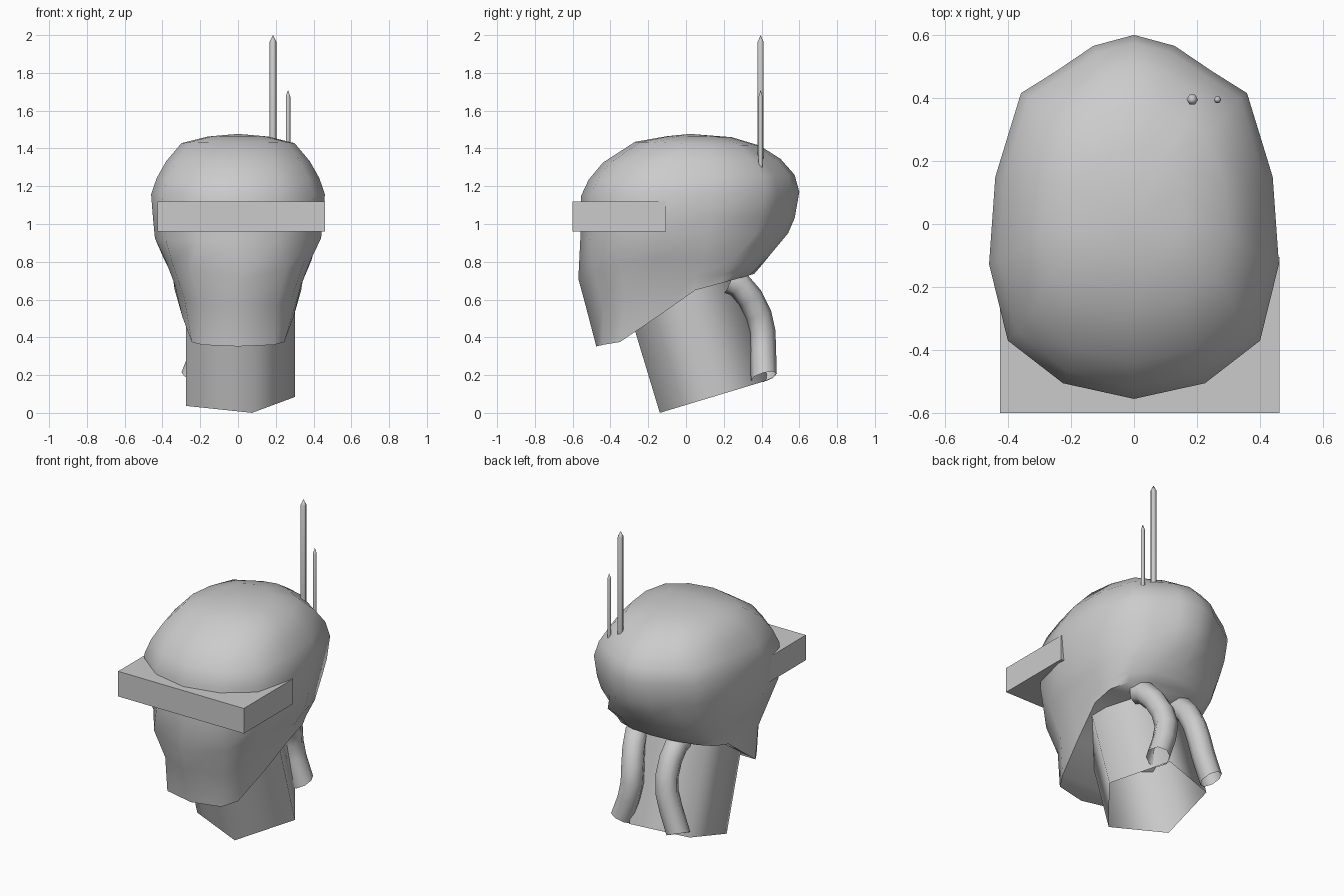
import bpy, math
from mathutils import Vector, Matrix

if "Cube" in bpy.data.objects:
    bpy.data.objects.remove(bpy.data.objects["Cube"])


def make(name, verts, faces, angle=None):
    me = bpy.data.meshes.new(name)
    me.from_pydata([tuple(v) for v in verts], [], faces)
    me.update()
    ob = bpy.data.objects.new(name, me)
    bpy.context.collection.objects.link(ob)
    if angle:
        bpy.ops.object.select_all(action='DESELECT')
        ob.select_set(True)
        bpy.context.view_layer.objects.active = ob
        bpy.ops.object.shade_smooth_by_angle(angle=math.radians(angle))
    return ob


def bridge(rows, n):
    """Quads joining consecutive closed rings of n points."""
    return [(r * n + i, r * n + (i + 1) % n, (r + 1) * n + (i + 1) % n, (r + 1) * n + i)
            for r in range(rows - 1) for i in range(n)]


# Head: half rings from front to back, mirrored and lofted upward
jaw = [
    [(0, -.475, .352), (.19, -.44, .36), (.245, -.35, .375), (.295, -.15, .51), (.335, .05, .65),
     (.33, .18, .685), (.27, .27, .71), (.14, .34, .73), (0, .36, .735)],
    [(0, -.532, .57), (.205, -.44, .57), (.285, -.32, .61), (.335, -.15, .68), (.345, .05, .72),
     (.34, .20, .735), (.28, .30, .76), (.15, .38, .77), (0, .395, .775)],
    [(0, -.57, .71), (.25, -.49, .75), (.35, -.35, .80), (.385, -.15, .81), (.39, .10, .81),
     (.36, .26, .82), (.30, .36, .825), (.16, .42, .83), (0, .44, .83)],
]
plan = [(0, 0), (.49, .043), (.87, .16), (1, .37), (.957, .61),
        (.78, .84), (.54, .90), (.28, .97), (0, 1)]
# half width, front y, back y, front z, back z
skull = [(.44, -.56, .54, .91, .95), (.45, -.555, .575, 1.03, 1.03), (.46, -.555, .60, 1.15, 1.17),
         (.43, -.515, .575, 1.235, 1.26), (.38, -.44, .50, 1.325, 1.345),
         (.30, -.27, .39, 1.435, 1.415), (.16, -.10, .24, 1.465, 1.46)]
halves = jaw + [[(w * x, f + (b - f) * t, zf + (zb - zf) * t) for x, t in plan]
                for w, f, b, zf, zb in skull]
verts = []
for h in halves:
    verts += h + [(-x, y, z) for x, y, z in reversed(h[1:-1])]
n = 16
faces = bridge(len(halves), n)
top = len(verts)
verts.append((0, .02, 1.477))
faces += [(top - n + i, top - n + (i + 1) % n, top) for i in range(n)]
# underside strips between left and right jaw rims
faces += [(0, 15, 1), (7, 9, 8)]
faces += [(i, n - i, n - i - 1, i + 1) for i in range(1, 7)]
make("head", verts, faces, 48)

# Visor box
x0, x1, y0, y1, z0, z1 = -.425, .461, -.6, -.105, .96, 1.12
make("visor", [(x, y, z) for z in (z0, z1) for x, y in ((x0, y0), (x1, y0), (x1, y1), (x0, y1))],
     [(3, 2, 1, 0), (4, 5, 6, 7)] + bridge(2, 4))

# Neck: leaning open pentagonal tube
bpy.ops.mesh.primitive_cylinder_add(vertices=5, radius=.316, depth=.72, end_fill_type='NOTHING')
neck = bpy.context.object
neck.name = "neck"
spin = math.radians(-74) - math.atan2(neck.data.vertices[0].co.y, neck.data.vertices[0].co.x)
neck.data.transform(Matrix.Translation((-.013, .152, .088)) @ Matrix.Rotation(math.radians(16.8), 4, 'X')
                    @ Matrix.Translation((0, 0, .36)) @ Matrix.Rotation(spin, 4, 'Z'))
bpy.ops.object.shade_smooth_by_angle(angle=math.radians(80))


# Open-ended hoses behind the neck, sharing one side profile
def hose(name, xs, r=.069, sides=8):
    profile = ((.23, .70), (.28, .68), (.34, .61), (.385, .52), (.405, .43), (.408, .33), (.412, .19))
    path = [Vector((x, y, z)) for x, (y, z) in zip(xs, profile)]
    vs = []
    for i, p in enumerate(path):
        d = (path[min(i + 1, len(path) - 1)] - path[max(i - 1, 0)]).normalized()
        u = (Vector((1, 0, 0)) - d * d.x).normalized()
        v = d.cross(u)
        if i == len(path) - 1:
            v = v + d * .25 * (1 if v.y < 0 else -1)
        vs += [p + r * (u * math.cos(a) + v * math.sin(a))
               for a in (2 * math.pi * k / sides for k in range(sides))]
    make(name, vs, bridge(len(path), sides), 60)


hose("hose_right", (.16, .155, .13, .105, .095, .115, .165))
hose("hose_left", (-.13, -.13, -.13, -.135, -.15, -.18, -.235))


# Pointed antennas
def antenna(name, x, y, base, tip, r, sides=6):
    vs = [(x + r * math.cos(2 * math.pi * k / sides), y + r * math.sin(2 * math.pi * k / sides), z)
          for z in (base, tip - .035) for k in range(sides)]
    vs.append((x, y, tip))
    fs = bridge(2, sides) + [tuple(reversed(range(sides)))]
    fs += [(sides + k, sides + (k + 1) % sides, 2 * sides) for k in range(sides)]
    make(name, vs, fs, 65)


antenna("antenna_tall", .185, .395, 1.34, 2.0, .018)
antenna("antenna_short", .265, .395, 1.27, 1.71, .012)
